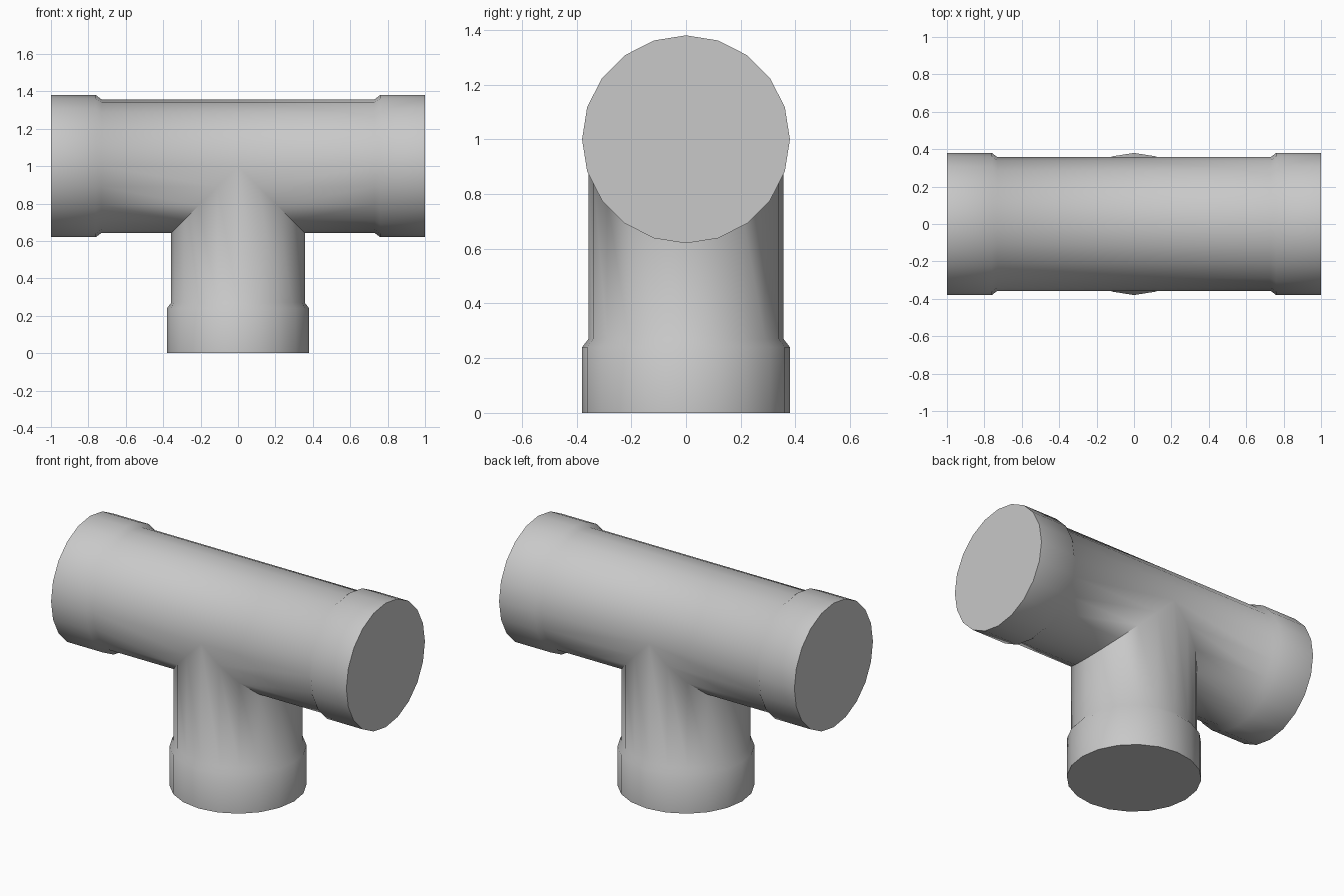
import bpy, bmesh
from math import cos, sin, pi, radians
from mathutils import Vector

cube = bpy.data.objects.get("Cube")
if cube:
    bpy.data.objects.remove(cube, do_unlink=True)

SIDES = 20
PIPE_R, COLLAR_R = 0.357, 0.38
CENTRE = Vector((0, 0, 1))
X, Y, Z = Vector((1, 0, 0)), Vector((0, 1, 0)), Vector((0, 0, 1))
ARMS = [X, -X, -Z]

grey = bpy.data.materials.new("light grey plastic")
grey.use_nodes = True
colour = (0.58, 0.58, 0.58, 1)
grey.diffuse_color = colour
grey.node_tree.nodes["Principled BSDF"].inputs["Base Color"].default_value = colour


def add_arm(bm, axis):
    """One pipe arm: mitred inner end, taper, collar and closed end."""
    side = Z if abs(axis.x) > 0.5 else X
    others = [a for a in ARMS if a != axis]

    def ring(radius, distance=None):
        verts = []
        for i in range(SIDES):
            a = 2 * pi * i / SIDES
            offset = radius * (side * cos(a) + Y * sin(a))
            d = distance
            if d is None:  # mitre where the arms meet
                d = max(offset.dot(o) for o in others)
                d = max(d, 0)
            verts.append(bm.verts.new(CENTRE + offset + axis * d))
        return verts

    rings = [ring(PIPE_R), ring(PIPE_R, 0.73), ring(COLLAR_R, 0.76), ring(COLLAR_R, 1)]
    for r0, r1 in zip(rings, rings[1:]):
        for i in range(SIDES):
            j = (i + 1) % SIDES
            bm.faces.new((r0[i], r0[j], r1[j], r1[i]))
    bm.faces.new(rings[-1])


# Tee fitting: two horizontal arms and a downward branch, welded at the mitres
bm = bmesh.new()
for arm in ARMS:
    add_arm(bm, arm)
bmesh.ops.remove_doubles(bm, verts=bm.verts, dist=0.0005)
bmesh.ops.recalc_face_normals(bm, faces=bm.faces)
mesh = bpy.data.meshes.new("tee_pipe")
bm.to_mesh(mesh)
bm.free()
mesh.materials.append(grey)
tee = bpy.data.objects.new("tee_pipe", mesh)
bpy.context.collection.objects.link(tee)

# Smooth walls, sharp end caps and crotch
bpy.ops.object.select_all(action="DESELECT")
tee.select_set(True)
bpy.context.view_layer.objects.active = tee
bpy.ops.object.shade_smooth_by_angle(angle=radians(42))
